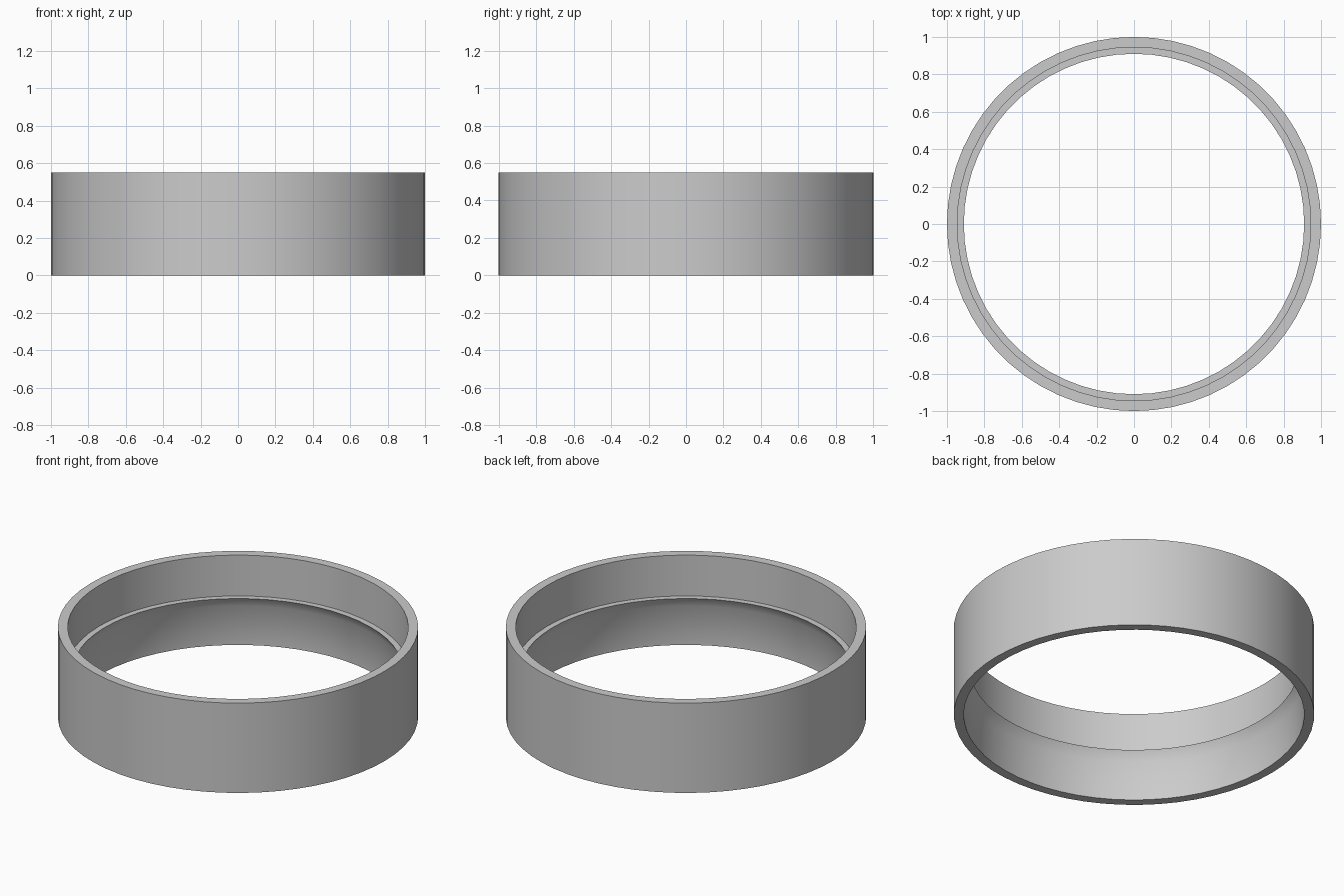
import bpy, bmesh
from math import sin, cos, tau, radians

cube = bpy.data.objects.get("Cube")
if cube:
    bpy.data.objects.remove(cube, do_unlink=True)

SIDES = 60
HEIGHT, LEDGE_Z, CHAMFER_Z = 0.55, 0.30, 0.24
OUTER, WALL, LIP = 1.0, 0.945, 0.91

grey = bpy.data.materials.new("plain grey")
grey.use_nodes = True
colour = (0.6, 0.6, 0.6, 1)
grey.diffuse_color = colour
grey.node_tree.nodes["Principled BSDF"].inputs["Base Color"].default_value = colour

bm = bmesh.new()


def circle(radius, z, shift=0.0):
    """Circle of vertices, turned by a fraction of one side."""
    angles = [tau * (i + shift) / SIDES for i in range(SIDES)]
    return [bm.verts.new((radius * cos(a), radius * sin(a), z)) for a in angles]


def bridge(a, b, triangles=False):
    for i in range(SIDES):
        j = (i + 1) % SIDES
        if triangles:
            bm.faces.new((a[i], a[j], b[i]))
            bm.faces.new((a[j], b[j], b[i]))
        else:
            bm.faces.new((a[i], a[j], b[j], b[i]))


# Outer wall, top rim, upper bore and ledge
outer_base = circle(OUTER, 0)
outer_top = circle(OUTER, HEIGHT)
bore_top = circle(WALL, HEIGHT)
ledge_back = circle(WALL, LEDGE_Z)
ledge_lip = circle(LIP, LEDGE_Z)
# Lower bore, staggered half a side so the chamfer is a zigzag of triangles
chamfer_foot = circle(WALL, CHAMFER_Z, 0.5)
bore_base = circle(WALL, 0, 0.5)

bridge(outer_base, outer_top)
bridge(outer_top, bore_top)
bridge(bore_top, ledge_back)
bridge(ledge_back, ledge_lip)
bridge(ledge_lip, chamfer_foot, triangles=True)
bridge(chamfer_foot, bore_base)
bridge(bore_base, outer_base, triangles=True)
bmesh.ops.recalc_face_normals(bm, faces=bm.faces)

mesh = bpy.data.meshes.new("stepped_ring")
bm.to_mesh(mesh)
bm.free()
mesh.materials.append(grey)
ring = bpy.data.objects.new("stepped_ring", mesh)
bpy.context.collection.objects.link(ring)

# Smooth walls with crisp rims
bpy.ops.object.select_all(action="DESELECT")
ring.select_set(True)
bpy.context.view_layer.objects.active = ring
bpy.ops.object.shade_smooth_by_angle(angle=radians(35))
